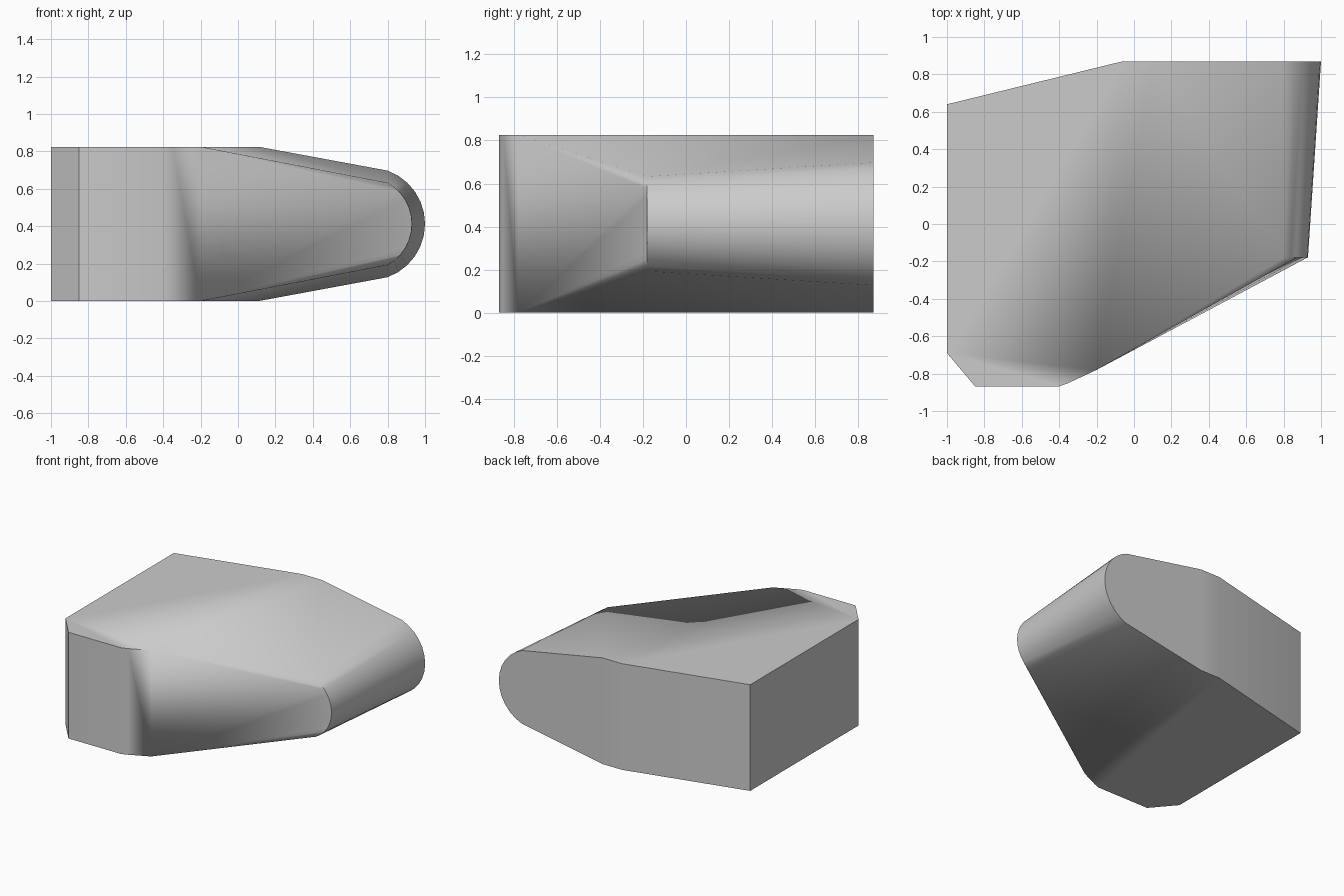
import bpy
import bmesh
import math

default = bpy.data.objects.get("Cube")
if default:
    bpy.data.objects.remove(default, do_unlink=True)

H = 0.825          # block height
MID = H / 2
STEPS = 12         # segments round the nose


def nose_arc(start_x, tip_x, half, y):
    """Round nose section from the top shoulder to the bottom one."""
    sag = tip_x - start_x
    r = (sag * sag + half * half) / (2 * sag)
    a = math.asin(half / r)
    return [(tip_x - r + r * math.cos(a - 2 * a * i / STEPS), y,
             MID + r * math.sin(a - 2 * a * i / STEPS)) for i in range(STEPS + 1)]


# Plan outline of the flat part, from the rear shoulder round to the front one
plan = [(0.11, 0.87), (-0.06, 0.87), (-1, 0.64), (-1, -0.69),
        (-0.85, -0.868), (-0.4, -0.868), (-0.35, -0.85), (-0.2, -0.78)]

bm = bmesh.new()
top = [bm.verts.new((x, y, H)) for x, y in plan]
bottom = [bm.verts.new((x, y, 0)) for x, y in plan]
front_arc = [bm.verts.new(p) for p in nose_arc(0.80, 0.93, 0.22, -0.18)]
back_arc = [bm.verts.new(p) for p in nose_arc(0.80, 1.0, 0.285, 0.87)]

# Flat top, base and upright walls
bm.faces.new(top)
bm.faces.new(bottom)
for i in range(1, len(plan) - 1):
    bm.faces.new((top[i], top[i + 1], bottom[i + 1], bottom[i]))

# Back end cap
bm.faces.new([top[1], top[0]] + back_arc + [bottom[0], bottom[1]])

# Sloping shoulders and rounded nose, lofted between the two sections
for ft, bt, fa, ba in ((top[-1], top[0], front_arc[0], back_arc[0]),
                       (bottom[-1], bottom[0], front_arc[-1], back_arc[-1])):
    bm.faces.new((ft, bt, fa))
    bm.faces.new((bt, ba, fa))
for i in range(STEPS):
    bm.faces.new((front_arc[i], back_arc[i], back_arc[i + 1], front_arc[i + 1]))

# Slanted front: fans blending into the shoulders, then the main panel
fan = 2
for i in range(fan):
    bm.faces.new((top[-1], front_arc[i], front_arc[i + 1]))
    bm.faces.new((bottom[-1], front_arc[-1 - i], front_arc[-2 - i]))
bm.faces.new([top[-1]] + front_arc[fan:STEPS + 1 - fan] + [bottom[-1]])

bmesh.ops.recalc_face_normals(bm, faces=bm.faces)
mesh = bpy.data.meshes.new("wedge_block")
bm.to_mesh(mesh)
bm.free()

# Plain grey finish
grey = bpy.data.materials.new("plain_grey")
grey.use_nodes = True
colour = (0.6, 0.6, 0.6, 1)
grey.diffuse_color = colour
grey.node_tree.nodes["Principled BSDF"].inputs["Base Color"].default_value = colour
mesh.materials.append(grey)

block = bpy.data.objects.new("wedge_block", mesh)
bpy.context.collection.objects.link(block)
bpy.ops.object.select_all(action='DESELECT')
block.select_set(True)
bpy.context.view_layer.objects.active = block
bpy.ops.object.shade_smooth_by_angle(angle=math.radians(40))
